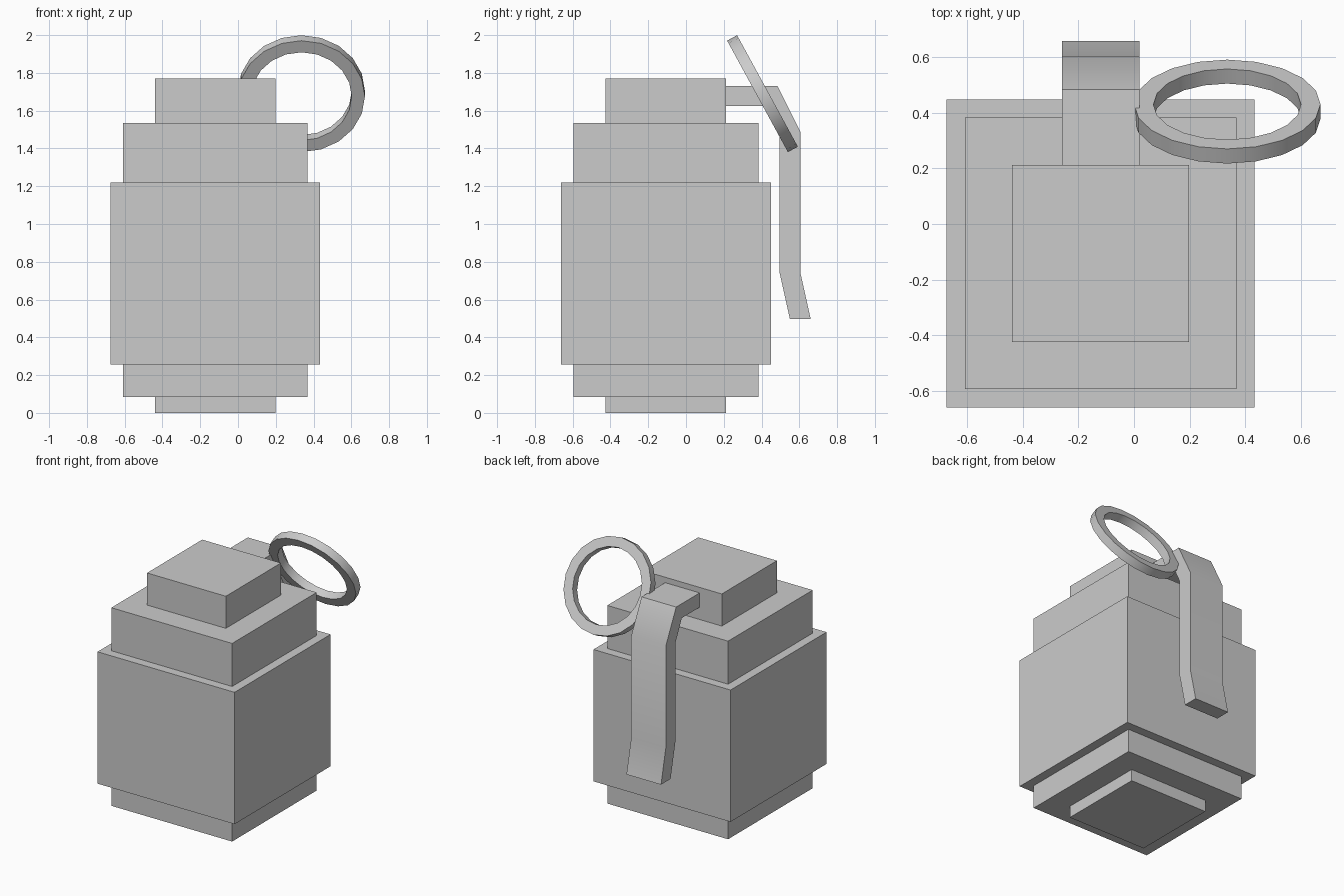
import bpy, bmesh, math

if "Cube" in bpy.data.objects:
    bpy.data.objects.remove(bpy.data.objects["Cube"])


def make_object(name, bm):
    bmesh.ops.recalc_face_normals(bm, faces=bm.faces)
    mesh = bpy.data.meshes.new(name)
    bm.to_mesh(mesh)
    bm.free()
    obj = bpy.data.objects.new(name, mesh)
    bpy.context.collection.objects.link(obj)
    return obj


def smooth(obj):
    bpy.ops.object.select_all(action='DESELECT')
    obj.select_set(True)
    bpy.context.view_layer.objects.active = obj
    bpy.ops.object.shade_smooth_by_angle(angle=math.radians(30))


def bridge(bm, a, b):
    n = len(a)
    for i in range(n):
        j = (i + 1) % n
        bm.faces.new((a[i], a[j], b[j], b[i]))


# Stepped square body: (half width, height) profile swept round four corners
CX, CY = -0.12, -0.106
profile = [(0.319, 0), (0.319, 0.085), (0.489, 0.085), (0.489, 0.255),
           (0.555, 0.255), (0.555, 1.22), (0.489, 1.22), (0.489, 1.535),
           (0.319, 1.535), (0.319, 1.77)]
bm = bmesh.new()
rings = [[bm.verts.new((CX + sx * h, CY + sy * h, z))
          for sx, sy in ((-1, -1), (1, -1), (1, 1), (-1, 1))] for h, z in profile]
for a, b in zip(rings, rings[1:]):
    bridge(bm, a, b)
bm.faces.new(rings[0])
bm.faces.new(rings[-1])
make_object("body", bm)

# Bent lever: side outline given as matching outer and inner points (y, z)
outer = [(0.213, 1.73), (0.485, 1.73), (0.605, 1.49), (0.605, 0.745), (0.66, 0.497)]
inner = [(0.213, 1.625), (0.42, 1.625), (0.495, 1.468), (0.495, 0.745), (0.55, 0.497)]
bm = bmesh.new()
sections = [[bm.verts.new((x, y, z)) for x, (y, z) in
             ((-0.26, o), (0.02, o), (0.02, i), (-0.26, i))]
            for o, i in zip(outer, inner)]
for a, b in zip(sections, sections[1:]):
    bridge(bm, a, b)
bm.faces.new(sections[0])
bm.faces.new(sections[-1])
smooth(make_object("lever", bm))

# Tilted pull ring: rectangular section, 20 sides
SIDES = 20
section = [(0.336, -0.03), (0.336, 0.03), (0.266, 0.03), (0.266, -0.03)]
bm = bmesh.new()
loops = []
for k in range(SIDES):
    t = 2 * math.pi * k / SIDES
    loops.append([bm.verts.new((r * math.cos(t), r * math.sin(t), h)) for r, h in section])
for k in range(SIDES):
    bridge(bm, loops[k], loops[(k + 1) % SIDES])
ring = make_object("pull_ring", bm)
ring.location = (0.336, 0.405, 1.69)
ring.rotation_euler = (math.radians(-61.4), 0, 0)
smooth(ring)
